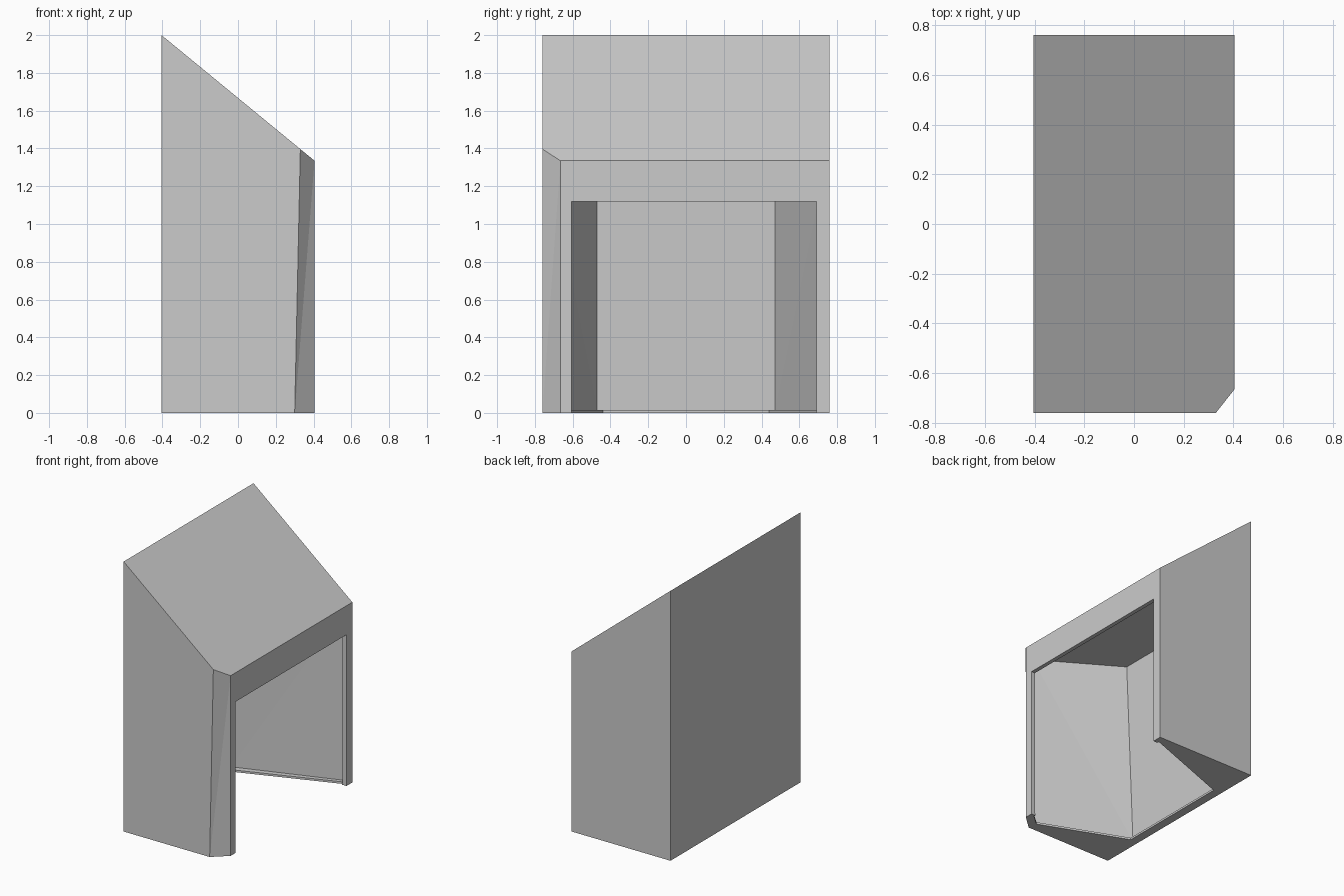
import bpy, bmesh

if "Cube" in bpy.data.objects:
    bpy.data.objects.remove(bpy.data.objects["Cube"])


def loft(name, bottom, top):
    """Closed solid between two point loops of equal length."""
    bm = bmesh.new()
    lo = [bm.verts.new(p) for p in bottom]
    hi = [bm.verts.new(p) for p in top]
    n = len(lo)
    bm.faces.new(lo[::-1])
    bm.faces.new(hi)
    for i in range(n):
        j = (i + 1) % n
        bm.faces.new((lo[i], lo[j], hi[j], hi[i]))
    bmesh.ops.triangulate(bm, faces=[f for f in bm.faces if len(f.verts) == 4])
    bmesh.ops.recalc_face_normals(bm, faces=bm.faces)
    mesh = bpy.data.meshes.new(name)
    bm.to_mesh(mesh)
    bm.free()
    obj = bpy.data.objects.new(name, mesh)
    bpy.context.collection.objects.link(obj)
    return obj


def prism(name, outline, z0, z1):
    return loft(name, [(x, y, z0) for x, y in outline], [(x, y, z1) for x, y in outline])


def roof(x):
    return 1.335 + (0.405 - x) * 0.665 / 0.81


def ceiling(x):
    return 1.37 - (x + 0.33) * 0.07 / 0.705


# outer shell: sloped roof, one chamfered corner
base = [(-0.405, -0.76), (0.30, -0.76), (0.405, -0.665), (0.405, 0.76), (-0.405, 0.76)]
eave = [(-0.405, -0.76), (0.33, -0.76)] + base[2:]
shell = loft("shelter_shell", [(x, y, 0) for x, y in base],
             [(x, y, roof(x)) for x, y in eave])

# tapered room with a leaning rear wall
front = [(0.295, -0.724), (0.375, -0.65), (0.375, 0.735)]
low = [(-0.385, -0.47)] + front + [(-0.385, 0.47)]
high = [(-0.33, -0.47)] + front + [(-0.33, 0.47)]
room = loft("room_cutter", [(x, y, 0.015) for x, y in low],
            [(x, y, ceiling(x)) for x, y in high])

# open floor, leaving a thin lip round the bottom of the walls
floor_hole = prism("floor_cutter", [(-0.34, -0.44), (0.29, -0.69), (0.37, -0.62),
                                    (0.37, 0.705), (-0.34, 0.44)], -0.1, 0.05)

# doorway through the right side
doorway = prism("doorway_cutter", [(0.35, -0.605), (0.5, -0.605), (0.5, 0.69),
                                   (0.35, 0.69)], -0.1, 1.12)

bpy.context.view_layer.objects.active = shell
for cutter in (room, floor_hole, doorway):
    mod = shell.modifiers.new(cutter.name, 'BOOLEAN')
    mod.operation = 'DIFFERENCE'
    mod.solver = 'EXACT'
    mod.object = cutter
    bpy.ops.object.modifier_apply(modifier=mod.name)
    bpy.data.objects.remove(cutter, do_unlink=True)
